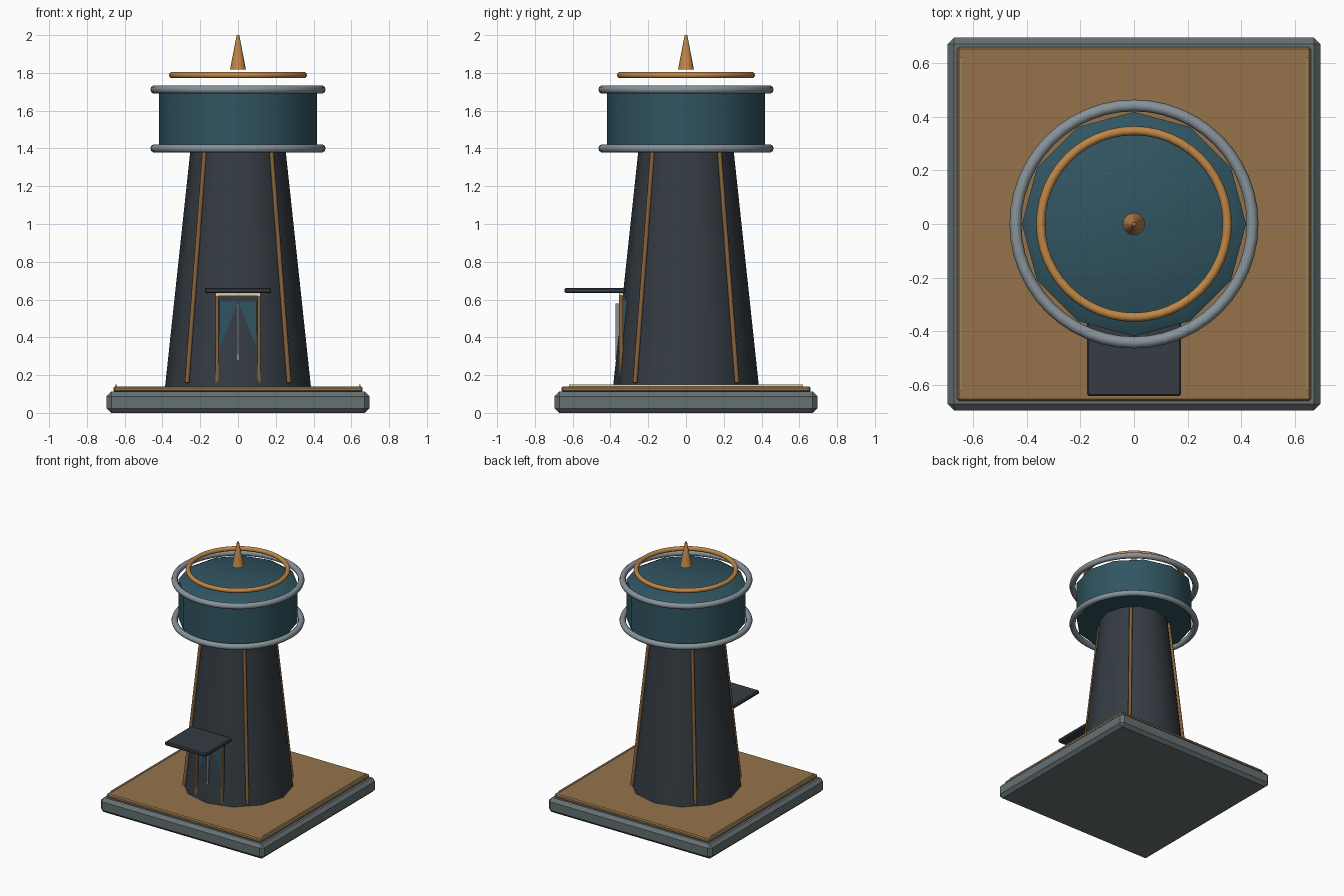
import bpy, math
from mathutils import Vector

if "Cube" in bpy.data.objects:
    bpy.data.objects.remove(bpy.data.objects["Cube"])


def mat(name, r, g, b):
    m = bpy.data.materials.new(name)
    m.diffuse_color = (r, g, b, 1)
    m.use_nodes = True
    m.node_tree.nodes["Principled BSDF"].inputs["Base Color"].default_value = m.diffuse_color
    return m


SLATE = mat("slate", 0.035, 0.045, 0.055)
TEAL = mat("teal", 0.03, 0.09, 0.12)
WOOD = mat("deck_brown", 0.30, 0.17, 0.07)
COPPER = mat("copper", 0.52, 0.24, 0.06)
TRIM = mat("dark_copper", 0.24, 0.12, 0.04)
STEEL = mat("steel", 0.24, 0.29, 0.32)
STONE = mat("stone", 0.13, 0.16, 0.17)
CREAM = mat("cream", 0.75, 0.60, 0.33)


def finish(name, m, smooth=None):
    o = bpy.context.object
    o.name = name
    o.data.materials.append(m)
    if smooth:
        bpy.ops.object.shade_smooth_by_angle(angle=math.radians(smooth))
    return o


def box(name, m, lo, hi, bevel=0, segments=1):
    lo, hi = Vector(lo), Vector(hi)
    bpy.ops.mesh.primitive_cube_add(size=1, location=(lo + hi) / 2)
    o = finish(name, m)
    o.scale = hi - lo
    bpy.ops.object.transform_apply(location=False, rotation=False, scale=True)
    if bevel:
        b = o.modifiers.new("bevel", "BEVEL")
        b.width, b.segments = bevel, segments
    return o


def cone(name, m, r1, r2, z1, z2, sides, smooth=35):
    bpy.ops.mesh.primitive_cone_add(vertices=sides, radius1=r1, radius2=r2,
                                    depth=z2 - z1, location=(0, 0, (z1 + z2) / 2))
    return finish(name, m, smooth)


def ring(name, m, radius, tube, z):
    bpy.ops.mesh.primitive_torus_add(major_radius=radius, minor_radius=tube, major_segments=48,
                                     minor_segments=10, location=(0, 0, z))
    return finish(name, m, 60)


def rod(name, m, a, b, r):
    a, b = Vector(a), Vector(b)
    d = b - a
    bpy.ops.mesh.primitive_cylinder_add(vertices=8, radius=r, depth=d.length, location=(a + b) / 2,
                                        rotation=d.to_track_quat('Z', 'Y').to_euler())
    return finish(name, m, 50)


# Square plinth and deck
box("plinth", STONE, (-0.695, -0.695, 0), (0.695, 0.695, 0.112), 0.024)
box("deck", WOOD, (-0.66, -0.66, 0.11), (0.66, 0.66, 0.14), 0.008)
for s, side in ((-1, "left"), (1, "right")):
    x = 0.645 * s
    box(f"deck_strip_{side}", CREAM, (x - 0.004, -0.62, 0.135), (x + 0.004, 0.62, 0.149))

# Tapered tower with four corner ribs
cone("tower", SLATE, 0.386, 0.25, 0.14, 1.41, 12)
for i in range(4):
    a = math.radians(45 + 90 * i)
    c, s = math.cos(a), math.sin(a)
    rod(f"tower_rib_{i + 1}", TRIM, (0.382 * c, 0.382 * s, 0.16), (0.25 * c, 0.25 * s, 1.39), 0.012)

# Upper drum with sloped shoulder and steel rings
cone("drum", TEAL, 0.418, 0.418, 1.40, 1.695, 12)
cone("drum_shoulder", TEAL, 0.418, 0.355, 1.695, 1.73, 12, 32)
ring("lower_ring", STEEL, 0.442, 0.022, 1.40)
ring("upper_ring", STEEL, 0.442, 0.022, 1.712)

# Crown ring and spire
ring("crown_ring", COPPER, 0.348, 0.017, 1.788)
cone("spire", COPPER, 0.042, 0.007, 1.818, 2.0, 12)

# Doorway: panel, handle bar, frame and canopy
box("door_panel", TEAL, (-0.098, -0.338, 0.16), (0.098, -0.31, 0.60))
box("door_bar", STEEL, (-0.005, -0.374, 0.28), (0.005, -0.335, 0.58))
for s, side in ((-1, "left"), (1, "right")):
    x = 0.111 * s
    box(f"door_post_{side}", TRIM, (x - 0.009, -0.354, 0.16), (x + 0.009, -0.334, 0.625))
box("door_header", SLATE, (-0.102, -0.345, 0.59), (0.102, -0.32, 0.62))
box("door_lintel", CREAM, (-0.12, -0.356, 0.618), (0.12, -0.332, 0.634))
box("canopy", SLATE, (-0.176, -0.642, 0.634), (0.176, -0.32, 0.662), 0.007)
